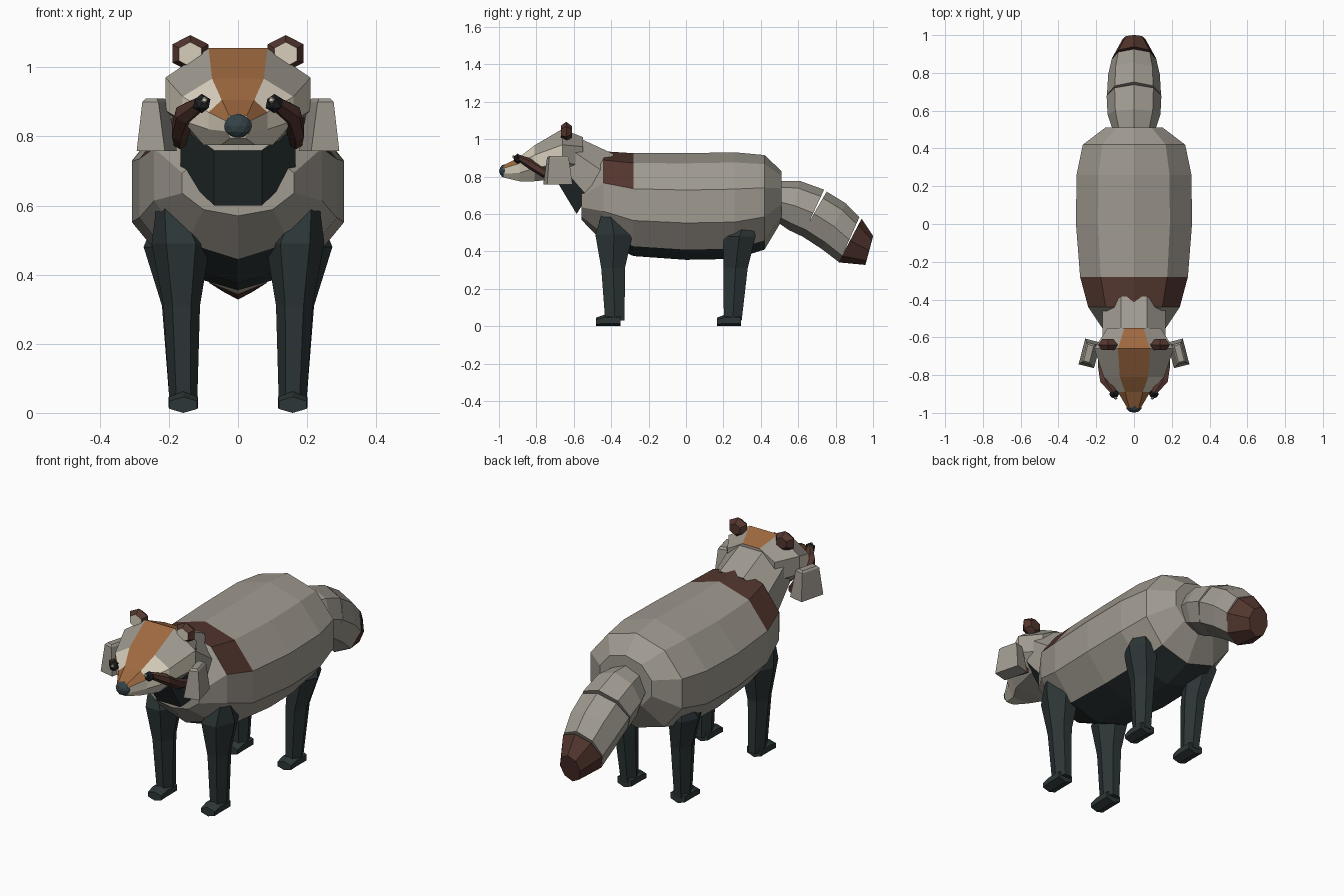
import bpy, bmesh
from math import sin, cos, pi, radians
from mathutils import Vector

cube = bpy.data.objects.get("Cube")
if cube:
    bpy.data.objects.remove(cube, do_unlink=True)


def material(name, r, g, b):
    m = bpy.data.materials.new(name)
    m.use_nodes = True
    m.diffuse_color = (r, g, b, 1)
    m.node_tree.nodes["Principled BSDF"].inputs["Base Color"].default_value = (r, g, b, 1)
    return m


GREY = material("grey fur", .35, .325, .28)
DARK = material("dark slate fur", .026, .037, .038)
BROWN = material("dark brown fur", .085, .036, .027)
ORANGE = material("orange brown fur", .34, .14, .05)
CREAM = material("cream fur", .68, .62, .5)
NOSE = material("nose slate", .035, .055, .062)
EYE = material("eye black", .012, .014, .016)


def finish(name, bm, mats):
    bmesh.ops.recalc_face_normals(bm, faces=bm.faces)
    mesh = bpy.data.meshes.new(name)
    bm.to_mesh(mesh)
    bm.free()
    for m in mats:
        mesh.materials.append(m)
    obj = bpy.data.objects.new(name, mesh)
    bpy.context.collection.objects.link(obj)
    return obj


def ring(x, y, z, rx, rz, n=8, tilt=0, phase=0):
    """Polygon facing along y; tilt leans its top towards the back."""
    t = radians(tilt)
    out = []
    for k in range(n):
        a = 2 * pi * (k + phase) / n
        out.append(Vector((x + rx * sin(a), y + rz * cos(a) * sin(t), z + rz * cos(a) * cos(t))))
    return out


def loft(name, rings, mats, paint=None):
    """Skin rings into a capped tube; paint(segment, side) gives the colour slot."""
    bm = bmesh.new()
    rows = [[bm.verts.new(p) for p in r] for r in rings]
    n = len(rows[0])
    for i in range(len(rows) - 1):
        for j in range(n):
            k = (j + 1) % n
            f = bm.faces.new((rows[i][j], rows[i][k], rows[i + 1][k], rows[i + 1][j]))
            f.material_index = paint(i, j) if paint else 0
    for row, seg in ((rows[0], -1), (rows[-1], len(rows))):
        f = bm.faces.new(row)
        f.material_index = paint(seg, 0) if paint else 0
    return finish(name, bm, mats)


def ball(name, centre, radii, mat, detail=1):
    bm = bmesh.new()
    bmesh.ops.create_icosphere(bm, subdivisions=detail, radius=1)
    for v in bm.verts:
        v.co = Vector([c + r * p for c, r, p in zip(centre, radii, v.co)])
    return finish(name, bm, [mat])


# Body: ten-sided barrel with brown shoulder band and dark belly
def paint_body(i, j):
    if i == 1 and j in (0, 1, 8, 9):
        return 1
    return 2 if 1 <= i <= 4 and j in (4, 5) else 0


sections = [(-.56, .17, .76, .57), (-.44, .255, .935, .445), (-.28, .3, .925, .375),
            (0, .323, .925, .355), (.26, .32, .93, .36), (.42, .285, .915, .41),
            (.51, .16, .83, .56)]
loft("body", [ring(0, y, (t + b) / 2, w, (t - b) / 2, 10) for y, w, t, b in sections],
     [GREY, BROWN, DARK], paint_body)

# Neck with dark bib underneath
loft("neck", [ring(0, -.485, .76, .18, .204, 8, 32, .5), ring(0, -.62, .88, .18, .146, 8, 27, .5)],
     [GREY, DARK], lambda i, j: int(j in (2, 3, 4)))


# Head: eight-sided, tapering to the snout
def head_ring(y, tw, w, top, up, lo, bw, bot):
    half = [(tw, top), (w, up), (w, lo), (bw, bot)]
    pts = half + [(-x, z) for x, z in reversed(half)]
    return [Vector((x, y, z)) for x, z in pts]


def paint_head(i, j):
    if j == 7:
        return 1                                  # forehead stripe
    if i == 3 and j in (0, 6):
        return 1                                  # bridge of the snout
    if i >= 2 or (i == 1 and j in (1, 5)):
        return 2 if j != 3 or i == 3 else 0       # pale cheeks and muzzle
    return 0


loft("head", [head_ring(-.55, .05, .14, 1.01, .96, .86, .09, .82),
              head_ring(-.66, .085, .21, 1.055, .97, .875, .12, .79),
              head_ring(-.81, .075, .16, .967, .915, .845, .1, .775),
              head_ring(-.89, .047, .085, .905, .87, .82, .05, .775),
              head_ring(-.975, .025, .035, .86, .845, .815, .022, .795)],
     [GREY, ORANGE, CREAM], paint_head)
ball("nose", (0, -.968, .83), (.042, .031, .036), NOSE, 2)

# Tail: three tapering pieces with slim gaps on top
loft("tail_base", [ring(0, .46, .675, .1, .1), ring(0, .58, .645, .14, .135, 8, 12),
                   ring(0, .68, .605, .145, .138, 8, 25)], [GREY])
loft("tail_middle", [ring(0, .684, .602, .143, .136, 8, 30), ring(0, .79, .535, .137, .138, 8, 28),
                     ring(0, .873, .462, .118, .132, 8, 24)], [GREY])
loft("tail_tip", [ring(0, .877, .458, .117, .132, 8, 28), ring(0, .98, .405, .06, .08, 8, 15)], [BROWN])

# Paired parts
for side, s in (("left", 1), ("right", -1)):
    # Legs and feet
    for end, foot_y, rows in (
            ("front", -.415, [(.19, -.405, .605, .045, .05), (.165, -.385, .49, .085, .115),
                              (.163, -.39, .31, .053, .073), (.158, -.38, .03, .04, .06)]),
            ("hind", .23, [(.2, .31, .55, .045, .05), (.195, .285, .48, .078, .1),
                           (.167, .265, .31, .053, .075), (.158, .25, .03, .04, .055)])):
        loft(f"{end}_{side}_leg",
             [ring(s * x, y, z, rx, ry, 6, 90, .5) for x, y, z, rx, ry in rows], [DARK])
        loft(f"{end}_{side}_foot",
             [ring(s * .158, foot_y - .065, .023, .046, .023, 6),
              ring(s * .158, foot_y - .02, .031, .049, .031, 6),
              ring(s * .158, foot_y + .065, .031, .049, .031, 6)], [DARK])

    # Ear with pale inner face
    loft(f"{side}_ear", [ring(s * .138, -.668, 1.037, .038, .036, 6), ring(s * .138, -.64, 1.04, .06, .053, 6),
                         ring(s * .138, -.61, 1.04, .035, .03, 6)],
         [BROWN, CREAM], lambda i, j: int(i == -1))

    # Cheek tuft: tapered slab, front end turned outward
    tuft = []
    along, across = Vector((s * .25, -.97, 0)), Vector((s * .97, .25, 0))
    for x, z, l, t in ((.235, .757, .07, .042), (.24, .9, .054, .024), (.24, .91, .045, .016)):
        c = Vector((s * x, -.685, z))
        tuft.append([c + along * l * a + across * t * b for a, b in ((1, 1), (1, -1), (-1, -1), (-1, 1))])
    loft(f"{side}_cheek_tuft", tuft, [GREY])

    # Dark streak running from the eye down the cheek
    loft(f"{side}_eye_streak", [ring(s * .105, -.895, .9, .022, .018, 6), ring(s * .15, -.835, .868, .033, .03, 6),
                                ring(s * .168, -.75, .815, .027, .03, 6),
                                ring(s * .168, -.65, .783, .02, .02, 6)], [BROWN])
    ball(f"{side}_eye", (s * .105, -.9, .895), (.028, .024, .028), EYE)
    ball(f"{side}_eye_glint", (s * .097, -.922, .905), (.01, .008, .01), CREAM)
